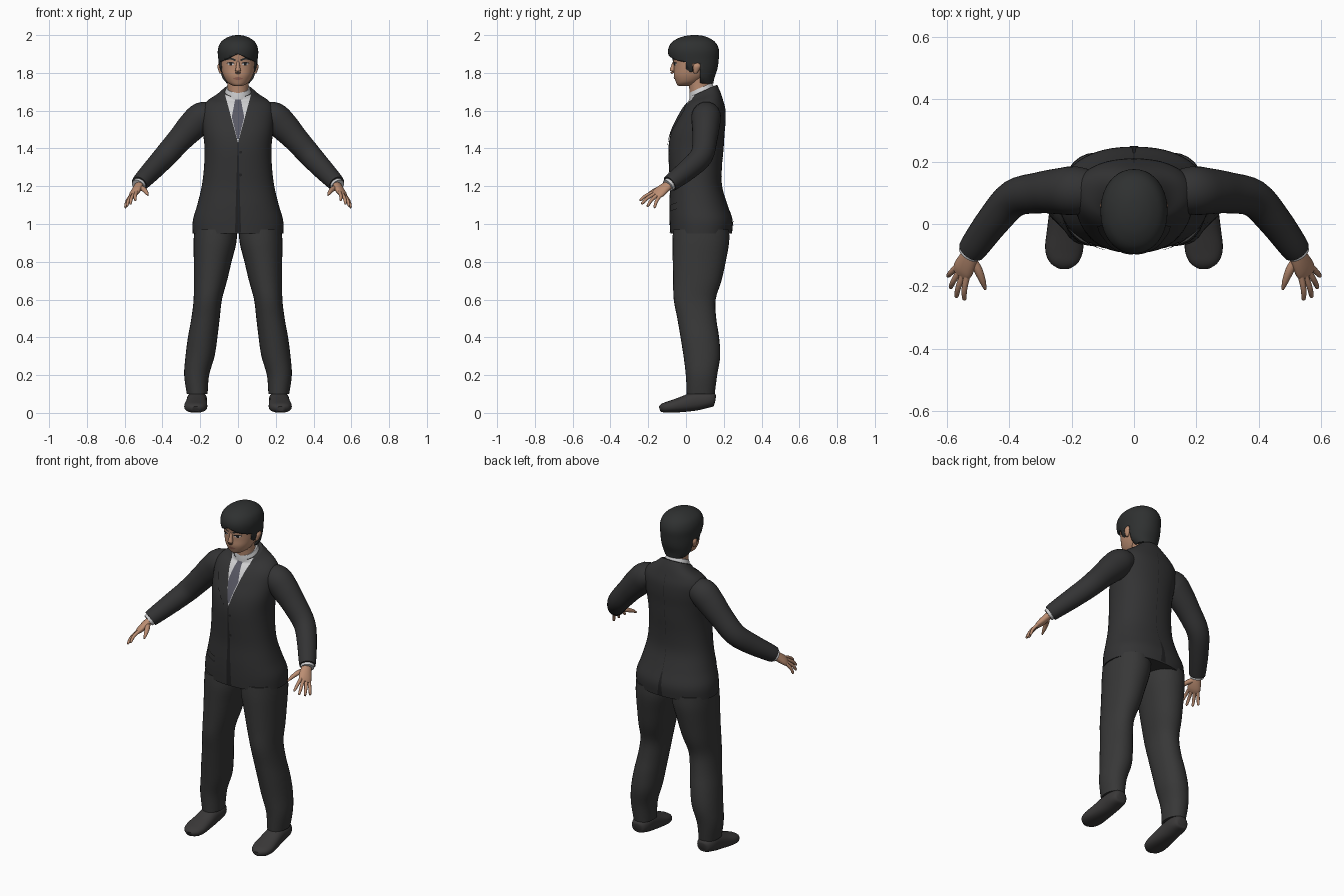
import bpy, bmesh, math
from mathutils import Vector
from mathutils.bvhtree import BVHTree

if "Cube" in bpy.data.objects:
    bpy.data.objects.remove(bpy.data.objects["Cube"])


def material(name, r, g, b):
    mat = bpy.data.materials.new(name)
    mat.use_nodes = True
    mat.diffuse_color = (r, g, b, 1)
    shader = mat.node_tree.nodes["Principled BSDF"]
    shader.inputs["Base Color"].default_value = (r, g, b, 1)
    shader.inputs["Roughness"].default_value = 0.8
    return mat


suit = material("charcoal jacket", .033, .033, .034)
cloth = material("charcoal trousers", .039, .039, .039)
seam = material("dark seam", .015, .015, .016)
black_hair = material("black hair", .028, .03, .03)
skin_tone = material("skin", .5, .27, .17)
lip_tone = material("lips", .36, .15, .11)
white = material("white shirt", .62, .62, .63)
grey = material("grey tie", .1, .1, .13)
leather = material("shoe leather", .042, .04, .04)


def finish(name, bm, *mats):
    bmesh.ops.recalc_face_normals(bm, faces=bm.faces)
    mesh = bpy.data.meshes.new(name)
    bm.to_mesh(mesh)
    bm.free()
    obj = bpy.data.objects.new(name, mesh)
    bpy.context.collection.objects.link(obj)
    for mat in mats:
        mesh.materials.append(mat)
    bpy.ops.object.select_all(action='DESELECT')
    obj.select_set(True)
    bpy.context.view_layer.objects.active = obj
    bpy.ops.object.shade_smooth_by_angle(angle=math.radians(50))
    return obj


def smooth_rows(rows, steps=4):
    """Catmull-Rom interpolation between rows of ring parameters."""
    out = []
    for i in range(len(rows) - 1):
        a, b, c, d = (rows[min(max(i + k, 0), len(rows) - 1)] for k in (-1, 0, 1, 2))
        for s in range(steps):
            t = s / steps
            out.append([q + t / 2 * (r - p + t * (2 * p - 5 * q + 4 * r - u + t * (3 * (q - r) + u - p)))
                        for p, q, r, u in zip(a, b, c, d)])
    return out + [list(rows[-1])]


def skin_rings(rings, count, power, side):
    """Join rings of (centre, first axis, second axis) into a capped tube."""
    bm = bmesh.new()
    loops = []
    for centre, u, v in rings:
        loop = []
        for i in range(count):
            angle = math.tau * i / count
            c, s = math.cos(angle), math.sin(angle)
            p = centre + u * math.copysign(abs(c) ** (2 / power), c) + v * math.copysign(abs(s) ** (2 / power), s)
            loop.append(bm.verts.new((p.x * side, p.y, p.z)))
        loops.append(loop)
    for low, high in zip(loops, loops[1:]):
        for i in range(count):
            j = (i + 1) % count
            bm.faces.new((low[i], low[j], high[j], high[i]))
    bm.faces.new(loops[0])
    bm.faces.new(loops[-1])
    return bm


def loft(rows, count=32, power=2.0, side=1):
    """Level rings: x, y, z, half width, half depth, tilt."""
    rings = [(Vector(r[:3]), Vector((r[3], 0, 0)), Vector((0, r[4], r[4] * r[5]))) for r in smooth_rows(rows)]
    return skin_rings(rings, count, power, side)


def tube(rows, count=16, power=2.0, side=1, across=None):
    """Rings square to a path: x, y, z, half width, half height."""
    rows = smooth_rows(rows)
    points = [Vector(r[:3]) for r in rows]
    rings = []
    for i, r in enumerate(rows):
        along = (points[min(i + 1, len(rows) - 1)] - points[max(i - 1, 0)]).normalized()
        u = Vector(across) if across else along.cross(Vector((0, 0, 1)))
        u = (u - along * u.dot(along)).normalized()
        rings.append((points[i], u * r[3], u.cross(along) * r[4]))
    return skin_rings(rings, count, power, side)


def cut(bm, point, normal, keep=lambda c: True):
    faces = [f for f in bm.faces if keep(f.calc_center_median())]
    geom = set(faces) | {e for f in faces for e in f.edges} | {v for f in faces for v in f.verts}
    bmesh.ops.bisect_plane(bm, geom=list(geom), plane_co=point, plane_no=normal, dist=1e-6)


def plate(name, target, outline, mat, side=1, view=-1, lift=.003, step=.012):
    """A thin painted patch, outlined in x and z, laid on a target's surface."""
    bm = bmesh.new()
    bm.faces.new([bm.verts.new((x * side, 0, z)) for x, z in outline])
    bmesh.ops.triangulate(bm, faces=bm.faces)
    for axis, normal in ((0, (1, 0, 0)), (1, (0, 0, 1))):
        values = [p[axis] * (side if axis == 0 else 1) for p in outline]
        value = min(values) + step
        while value < max(values):
            cut(bm, Vector(normal) * value, normal)
            value += step
    source = bmesh.new()
    source.from_mesh(target.data)
    tree = BVHTree.FromBMesh(source)
    for v in bm.verts:
        hit = tree.ray_cast(Vector((v.co.x, view, v.co.z)), Vector((0, -view, 0)))[0]
        if hit:
            v.co.y = hit.y + view * lift
    source.free()
    return finish(name, bm, mat)


# Jacket body, cut to a V at the chest that shows the shirt
bm = loft([(0, .08, .95, .24, .163, 0), (0, .08, 1.02, .239, .167, 0), (0, .066, 1.1, .216, .154, 0),
           (0, .053, 1.2, .192, .138, 0), (0, .05, 1.3, .18, .14, 0), (0, .053, 1.4, .177, .146, 0),
           (0, .062, 1.48, .185, .142, 0), (0, .08, 1.55, .192, .13, 0), (0, .095, 1.61, .19, .113, 0),
           (0, .1, 1.65, .165, .095, .1), (0, .1, 1.68, .115, .08, .3), (0, .092, 1.705, .08, .072, .45)],
          48, 2.25)
chest = lambda c: c.y < .06 and c.z > 1.41
for s in (1, -1):
    cut(bm, (0, 0, 1.43), (s, 0, -.27), chest)
for f in bm.faces:
    c = f.calc_center_median()
    f.material_index = int(chest(c) and abs(c.x) < .27 * (c.z - 1.43))
jacket = finish("jacket", bm, suit, white)

plate("tie", jacket, [(-.015, 1.66), (.015, 1.66), (.012, 1.635), (.033, 1.565), (.004, 1.45),
                      (-.004, 1.45), (-.033, 1.565), (-.012, 1.635)], grey)
plate("front_seam", jacket, [(-.002, 1.43), (.002, 1.43), (.002, 1.02), (.016, .955), (-.016, .955), (-.002, 1.02)], seam)
plate("back_vent", jacket, [(-.003, 1.09), (.003, 1.09), (.016, .955), (-.016, .955)], seam, view=1)
plate("back_seam", jacket, [(-.001, 1.66), (.001, 1.66), (.001, 1.09), (-.001, 1.09)], seam, view=1, lift=.001)
for z in (1.38, 1.26):
    ring = [(.014 + .008 * math.cos(a * math.tau / 10), z + .008 * math.sin(a * math.tau / 10)) for a in range(10)]
    plate("button", jacket, ring, seam, lift=.005)

# Collar and neck
finish("shirt_collar", loft([(0, .088, 1.67, .074, .07, .45), (0, .082, 1.7, .069, .064, .45),
                             (0, .078, 1.722, .062, .058, .45)]), white)
finish("neck", loft([(0, .08, 1.64, .056, .055, 0), (0, .072, 1.72, .055, .055, 0),
                     (0, .066, 1.79, .06, .06, 0)]), skin_tone)

# Head
head = finish("head", loft([(0, -.012, 1.73, .018, .025, 0), (0, -.002, 1.737, .038, .045, 0),
                            (0, .01, 1.753, .059, .064, 0), (0, .025, 1.785, .078, .089, 0),
                            (0, .034, 1.82, .088, .098, 0), (0, .04, 1.86, .093, .107, 0),
                            (0, .04, 1.9, .095, .114, 0), (0, .04, 1.94, .088, .108, 0),
                            (0, .04, 1.98, .045, .055, 0)], 40, 2.15), skin_tone)
finish("nose", tube([(0, -.058, 1.86, .008, .01), (0, -.067, 1.835, .01, .012),
                     (0, -.073, 1.81, .015, .013), (0, -.068, 1.798, .012, .008)], 12), skin_tone)
plate("mouth", head, [(-.028, 1.771), (-.008, 1.777), (.008, 1.777), (.028, 1.771), (.01, 1.763), (-.01, 1.763)], lip_tone)

# Hair cap, trimmed to a fringe, sideburns and nape
bm = loft([(0, .1, 1.745, .06, .045, 0), (0, .078, 1.775, .083, .073, 0), (0, .058, 1.82, .097, .108, 0),
           (0, .044, 1.87, .104, .129, 0), (0, .04, 1.92, .107, .135, 0), (0, .04, 1.96, .093, .117, 0),
           (0, .042, 1.985, .062, .08, 0), (0, .045, 1.997, .03, .04, 0), (0, .045, 2, .005, .007, 0)], 40, 2.1)
for s in (1, -1):
    cut(bm, (0, 0, 1.9), (s * .45, 0, 1), lambda c: c.x * s > 0)
for point, normal in (((0, 0, 0), (0, 1, 0)), ((0, .035, 0), (0, 1, 0)), ((0, .075, 0), (0, 1, 0)),
                      ((0, 0, 1.805), (0, 0, 1)), ((0, 0, 1.85), (0, 0, 1))):
    cut(bm, point, normal)
bald = []
for f in bm.faces:
    c = f.calc_center_median()
    face_area = c.y < 0 and c.z < 1.9 - .45 * abs(c.x)
    ear_area = c.y < .075 and c.z < (1.805 if c.y < .035 else 1.85)
    if face_area or ear_area or (f.normal.z < -.9 and c.z < 1.75):
        bald.append(f)
bmesh.ops.delete(bm, geom=bald, context='FACES')
hair = finish("hair", bm, black_hair)
thick = hair.modifiers.new("thickness", 'SOLIDIFY')
thick.thickness = .012

# Paired parts
for s, word in ((1, "left"), (-1, "right")):
    plate(word + "_eyebrow", head, [(.014, 1.862), (.04, 1.872), (.068, 1.866), (.068, 1.872),
                                    (.04, 1.882), (.014, 1.872)], black_hair, s)
    plate(word + "_eye", head, [(.02, 1.845), (.032, 1.84), (.05, 1.843), (.056, 1.848),
                                (.042, 1.855), (.028, 1.853)], white, s, lift=.002)
    plate(word + "_iris", head, [(.033, 1.84), (.045, 1.84), (.047, 1.854), (.031, 1.854)], seam, s)
    plate(word + "_lash", head, [(.018, 1.848), (.04, 1.853), (.06, 1.849), (.06, 1.853),
                                 (.04, 1.859), (.018, 1.853)], seam, s)
    finish(word + "_ear", loft([(.09, .05, 1.797, .006, .008, 0), (.093, .053, 1.81, .01, .014, 0),
                                (.097, .058, 1.835, .012, .02, 0), (.095, .058, 1.853, .006, .012, 0)],
                               12, side=s), skin_tone)

    plate(word + "_lapel", jacket, [(.064, 1.655), (.118, 1.605), (.098, 1.59), (.112, 1.57),
                                    (.075, 1.49), (.006, 1.4), (.003, 1.43)], suit, s, lift=.006)
    plate(word + "_pocket_flap", jacket, [(.095, 1.1), (.17, 1.115), (.172, 1.08), (.097, 1.065)], suit, s, lift=.006)

    # Sleeve, cuff and hand
    finish(word + "_sleeve", tube([(.12, .108, 1.583, .06, .055), (.185, .107, 1.57, .078, .078),
                                   (.24, .105, 1.52, .074, .078), (.305, .1, 1.45, .066, .068),
                                   (.385, .082, 1.36, .06, .062), (.45, .012, 1.29, .054, .056),
                                   (.505, -.062, 1.232, .048, .048), (.522, -.086, 1.213, .044, .044)],
                                  24, side=s), suit)
    finish(word + "_cuff", tube([(.515, -.075, 1.22, .038, .036), (.529, -.096, 1.204, .037, .034)], side=s), white)
    width = (.6, .75, -.3)
    finish(word + "_palm", tube([(.52, -.085, 1.212, .026, .02), (.534, -.118, 1.187, .034, .021),
                                 (.548, -.145, 1.165, .038, .018), (.556, -.163, 1.152, .033, .011)],
                                side=s, across=width), skin_tone)
    fingers = {"index": ((.535, -.168, 1.167), (.545, -.245, 1.125)),
               "middle": ((.548, -.165, 1.158), (.571, -.236, 1.106)),
               "ring": ((.559, -.152, 1.15), (.59, -.206, 1.093)),
               "little": ((.567, -.137, 1.147), (.598, -.168, 1.086))}
    for finger, (base, tip) in fingers.items():
        a, b = Vector(base), Vector(tip)
        bend = a.lerp(b, .5) + Vector((.004, -.003, .006))
        finish(word + "_" + finger + "_finger", tube([(*a.lerp(b, -.2), .011, .01), (*bend, .009, .009),
                                                      (*a.lerp(b, .92), .007, .007), (*b, .003, .003)],
                                                     10, side=s), skin_tone)
    finish(word + "_thumb", tube([(.522, -.11, 1.194, .014, .015), (.5, -.148, 1.184, .014, .013),
                                  (.485, -.185, 1.167, .01, .01), (.477, -.21, 1.152, .004, .004)],
                                 12, side=s), skin_tone)

    # Trouser leg and shoe
    finish(word + "_trouser_leg", loft([(.216, .078, .1, .055, .074, 0), (.219, .082, .2, .066, .083, 0),
                                        (.201, .084, .3, .077, .097, 0), (.187, .073, .4, .078, .102, 0),
                                        (.172, .057, .5, .075, .103, 0), (.16, .046, .6, .075, .111, 0),
                                        (.146, .06, .7, .088, .128, 0), (.134, .07, .8, .1, .14, 0),
                                        (.122, .078, .9, .113, .15, 0), (.119, .08, .97, .113, .148, 0)],
                                       28, 2.15, s), cloth)
    finish(word + "_shoe", tube([(.217, .156, .07, .02, .018), (.217, .146, .071, .04, .036),
                                 (.217, .11, .07, .052, .044), (.218, .05, .062, .053, .05),
                                 (.221, -.02, .045, .058, .041), (.224, -.08, .033, .061, .032),
                                 (.224, -.12, .026, .048, .025), (.224, -.14, .02, .022, .014)],
                                24, 2.4, s), leather)
